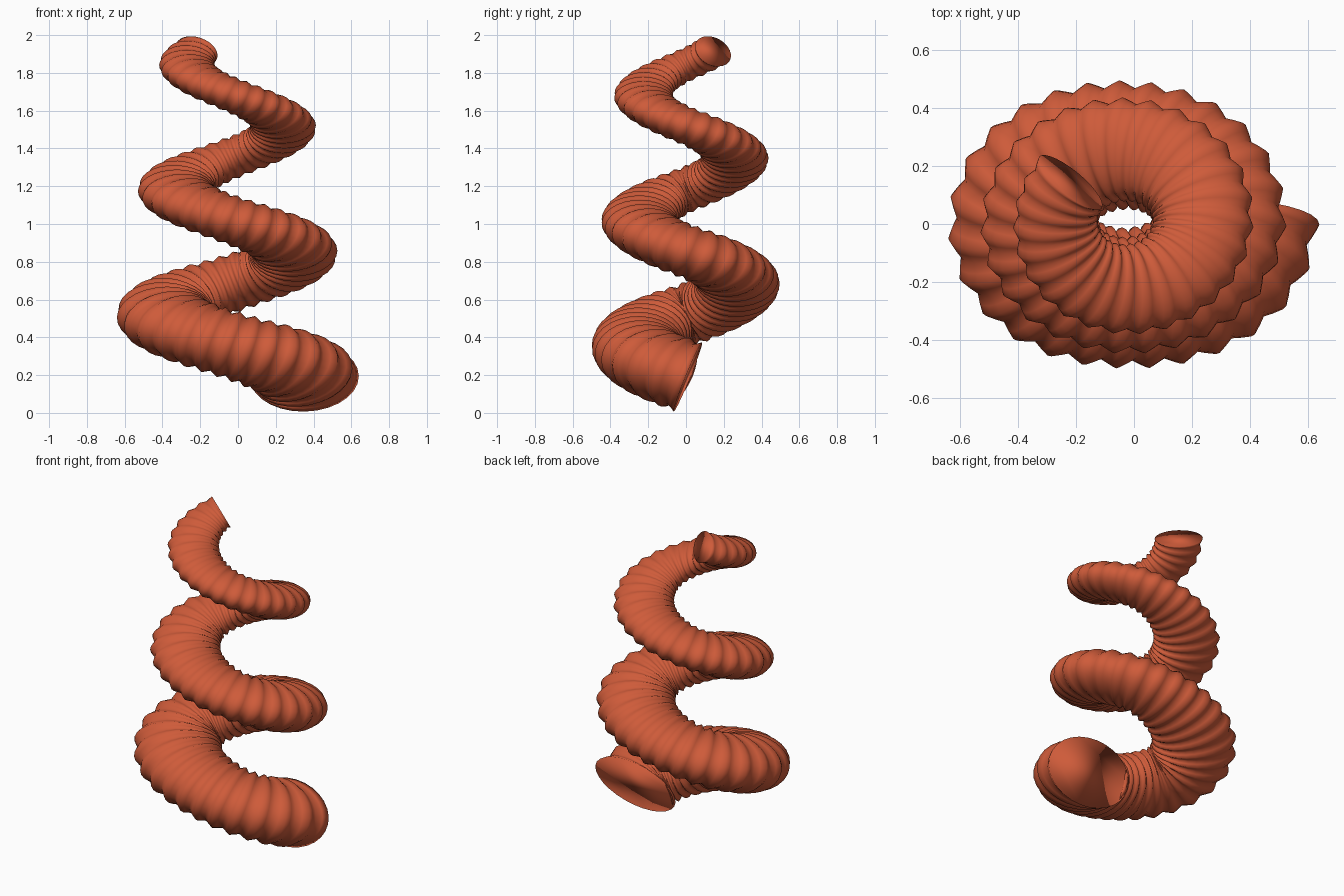
import bpy, bmesh, math
from mathutils import Vector

if "Cube" in bpy.data.objects:
    bpy.data.objects.remove(bpy.data.objects["Cube"])

TURNS = 2.6        # clockwise turns from base to tip
RIBS = 70          # rings along the horn
STEPS = 4          # cross-sections per ring
SIDES = 28
QUARTERS = TURNS * 4


def section(q):
    """Centre, outward direction, radial half-width and upright half-width at quarter turn q."""
    t = min(1.0, max(0.0, q / QUARTERS))
    ang = -q * math.pi / 2
    outer = 0.67 - 0.0283 * q
    squash = 0.775 + 0.0185 * q              # the coil is narrower in y near the base
    out = Vector((math.cos(ang), squash * math.sin(ang), 0))
    a = (0.288 - 0.147 * t) * math.sqrt(out.length)
    b = 0.09 + 0.108 * (1 - t) ** 1.35
    pos = out * (outer - a / out.length)
    return pos + Vector((-0.03, 0.01, 0.19 + 0.1658 * q)), out, a, b


bm = bmesh.new()
rings = []
count = RIBS * STEPS
for i in range(count + 1):
    q = QUARTERS * i / count
    c, radial, a, b = section(q)
    # ribs swell and pinch the cross-section
    rib = 0.94 + 0.06 * math.cos(2 * math.pi * i / STEPS)
    tangent = section(q + 0.01)[0] - section(q - 0.01)[0]
    tangent.z *= 1.15
    tangent.normalize()
    radial = (radial - tangent * radial.dot(tangent)).normalized()
    up = radial.cross(tangent).normalized()
    if up.z < 0:
        up = -up
    ring = []
    for k in range(SIDES):
        f = 2 * math.pi * k / SIDES
        ring.append(bm.verts.new(c + radial * (a * rib * math.cos(f))
                                 + up * (b * rib * math.sin(f))))
    rings.append(ring)

# skin between the cross-sections, then the two flat ends
for r0, r1 in zip(rings, rings[1:]):
    for k in range(SIDES):
        n = (k + 1) % SIDES
        bm.faces.new((r0[k], r0[n], r1[n], r1[k]))
bm.faces.new(rings[0])
bm.faces.new(rings[-1])
bmesh.ops.recalc_face_normals(bm, faces=bm.faces)

mesh = bpy.data.meshes.new("spiral_horn")
bm.to_mesh(mesh)
bm.free()
horn = bpy.data.objects.new("spiral_horn", mesh)
bpy.context.collection.objects.link(horn)

mat = bpy.data.materials.new("terracotta")
mat.diffuse_color = (0.62, 0.105, 0.042, 1)
mat.use_nodes = True
mat.node_tree.nodes["Principled BSDF"].inputs["Base Color"].default_value = mat.diffuse_color
mesh.materials.append(mat)

bpy.context.view_layer.objects.active = horn
horn.select_set(True)
bpy.ops.object.shade_smooth()
